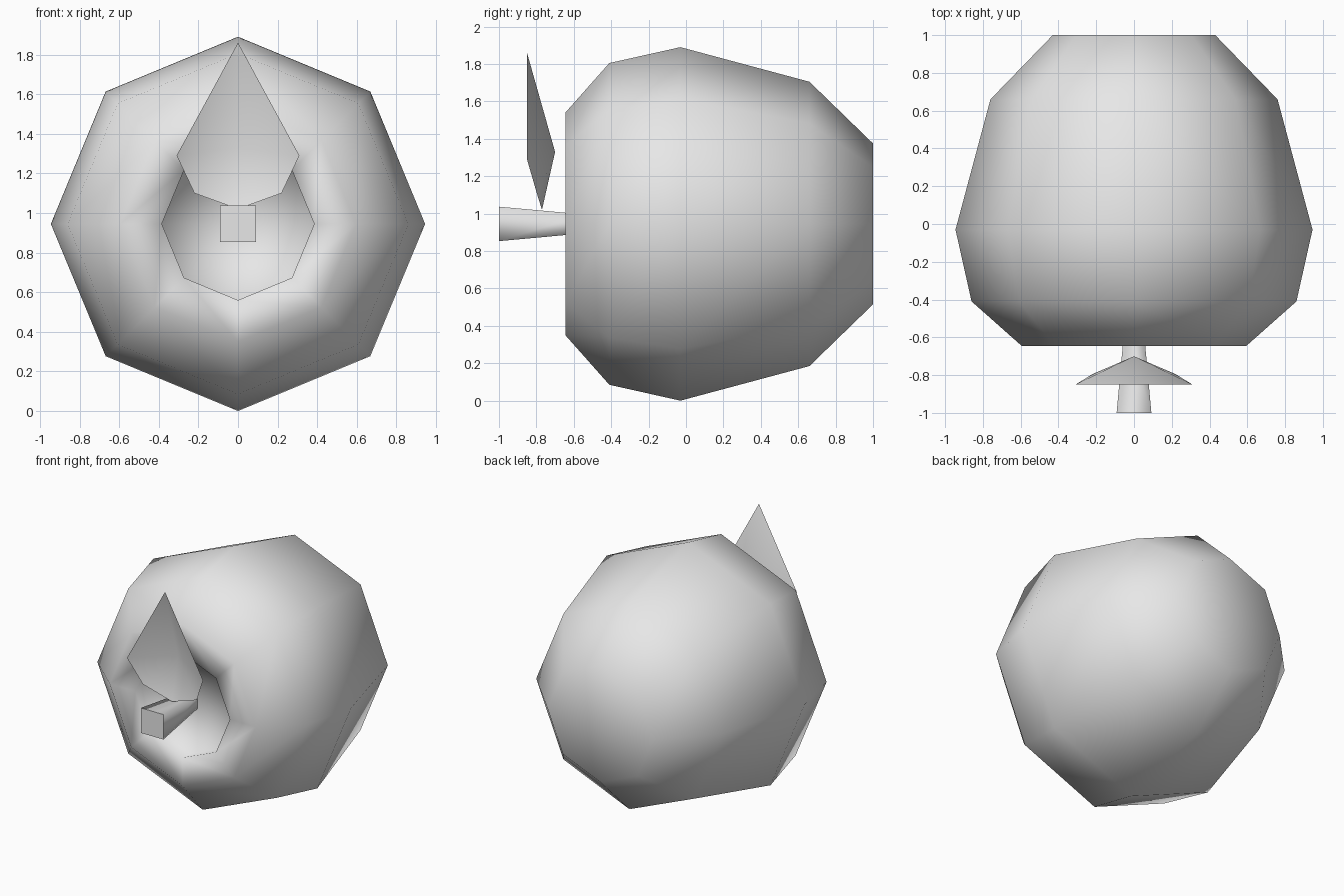
import bpy, bmesh, math

if "Cube" in bpy.data.objects:
    bpy.data.objects.remove(bpy.data.objects["Cube"])

AXIS_Z = 0.945  # height of the fruit's axis, which runs along y

mat = bpy.data.materials.new("light_grey")
mat.diffuse_color = (0.8, 0.8, 0.8, 1)
mat.use_nodes = True
mat.node_tree.nodes["Principled BSDF"].inputs["Base Color"].default_value = mat.diffuse_color


def finish(name, bm, recalc=True):
    """Turn a bmesh into a named, coloured object."""
    if recalc:
        bmesh.ops.recalc_face_normals(bm, faces=bm.faces)
    me = bpy.data.meshes.new(name)
    bm.to_mesh(me)
    bm.free()
    me.materials.append(mat)
    ob = bpy.data.objects.new(name, me)
    bpy.context.collection.objects.link(ob)
    return ob


def lathe(bm, profile, sides, start=0.0):
    """Rings of (radius, y) around the y axis, joined by smooth quads."""
    rings = []
    for r, y in profile:
        ring = []
        for i in range(sides):
            a = start + 2 * math.pi * i / sides
            ring.append(bm.verts.new((r * math.cos(a), y, AXIS_Z + r * math.sin(a))))
        rings.append(ring)
    for a, b in zip(rings, rings[1:]):
        for i in range(sides):
            j = (i + 1) % sides
            bm.faces.new((a[i], a[j], b[j], b[i])).smooth = True
    return rings


def fan(bm, ring, y):
    """Close a ring with smooth triangles to a centre point."""
    c = bm.verts.new((0, y, AXIS_Z))
    for i in range(len(ring)):
        bm.faces.new((ring[i], ring[(i + 1) % len(ring)], c)).smooth = True


# Fruit body: eight-sided, with a sunken hollow at the front
bm = bmesh.new()
rings = lathe(bm, [(0.39, -0.56), (0.385, -0.645), (0.595, -0.645), (0.86, -0.41),
                   (0.945, -0.03), (0.76, 0.66), (0.43, 1.0)], 8)
fan(bm, rings[0], -0.54)
fan(bm, rings[-1], 1.0)
finish("fruit_body", bm)

# Stem: square, tapering towards the hollow, with flat ends
bm = bmesh.new()
rings = lathe(bm, [(0.092 * math.sqrt(2), -1.0), (0.05 * math.sqrt(2), -0.54)], 4, math.pi / 4)
for ring in rings:
    bm.faces.new(ring)
finish("stem", bm)

# Leaf: a thin cupped sheet fanned around its deepest point
bm = bmesh.new()
half = [(0.31, -0.85, 1.29), (0.22, -0.795, 1.10)]
outline = [(0, -0.85, 1.86)] + [(-x, y, z) for x, y, z in half]
outline += [(0, -0.77, 1.02)] + half[::-1]
edge = [bm.verts.new(p) for p in outline]
centre = bm.verts.new((0, -0.70, 1.33))
for i in range(len(edge)):
    bm.faces.new((edge[i], edge[(i + 1) % len(edge)], centre)).smooth = True
finish("leaf", bm, recalc=False)
